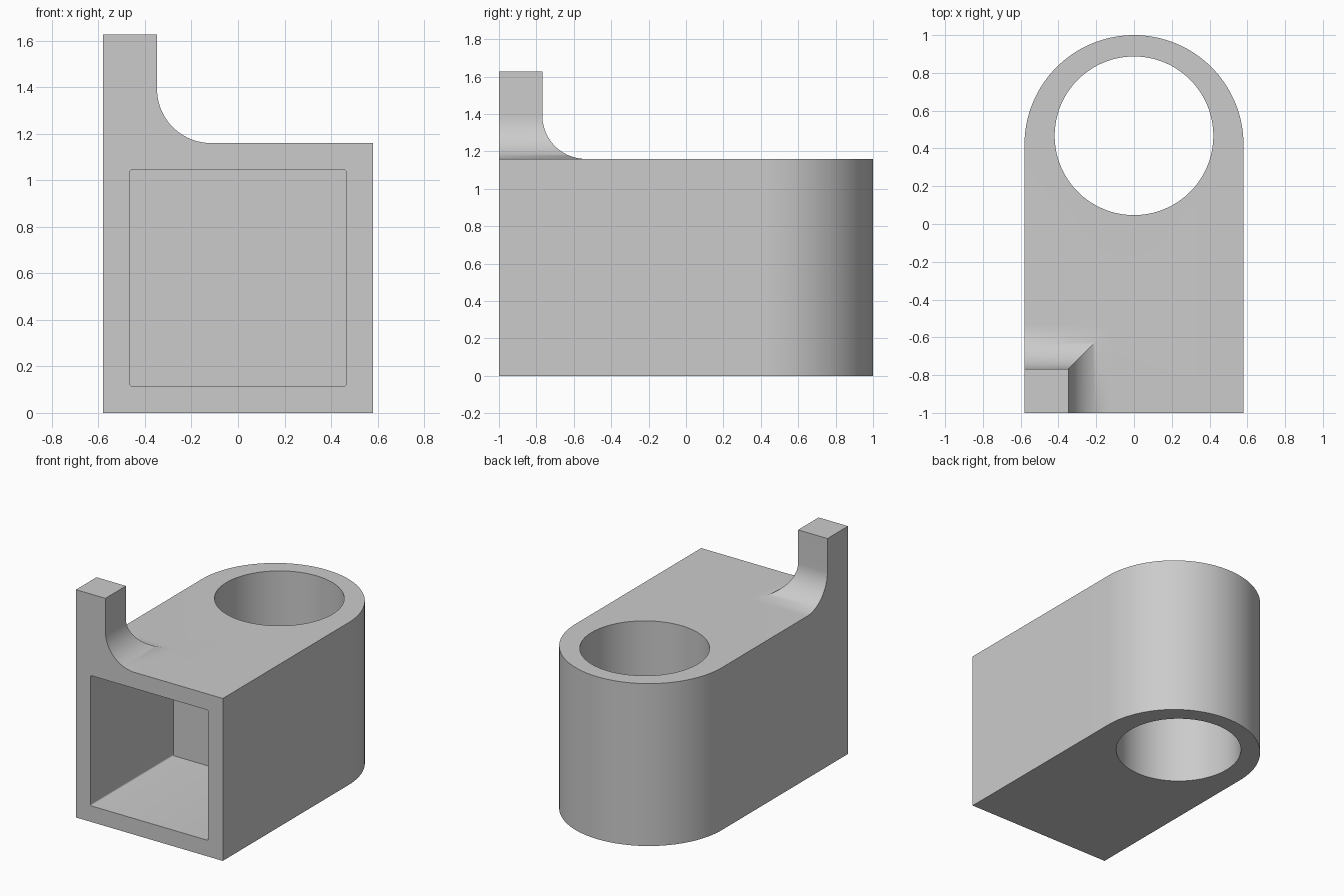
import bpy, bmesh
from math import pi, sin, cos, radians

cube = bpy.data.objects.get("Cube")
if cube:
    bpy.data.objects.remove(cube, do_unlink=True)

HALF = 0.58          # half width of the block
FRONT = -1.0
TOP = 1.16           # deck height
POST = 0.232         # post width and fillet radius
POST_TOP = 1.627
WALL = 0.115

grey = bpy.data.materials.new("plain grey")
grey.use_nodes = True
grey.diffuse_color = (0.6, 0.6, 0.6, 1)
grey.node_tree.nodes["Principled BSDF"].inputs["Base Color"].default_value = (0.6, 0.6, 0.6, 1)


def loft(name, rings):
    """Closed solid through a list of rings with equal point counts."""
    bm = bmesh.new()
    loops = [[bm.verts.new(p) for p in ring] for ring in rings]
    n = len(loops[0])
    for a, b in zip(loops, loops[1:]):
        for i in range(n):
            j = (i + 1) % n
            bm.faces.new((a[i], a[j], b[j], b[i]))
    bm.faces.new(loops[0][::-1])
    bm.faces.new(loops[-1])
    bmesh.ops.recalc_face_normals(bm, faces=bm.faces)
    mesh = bpy.data.meshes.new(name)
    bm.to_mesh(mesh)
    bm.free()
    mesh.materials.append(grey)
    obj = bpy.data.objects.new(name, mesh)
    bpy.context.collection.objects.link(obj)
    return obj


def arc(cx, cy, r, start, end, steps):
    return [(cx + r * cos(start + (end - start) * i / steps),
             cy + r * sin(start + (end - start) * i / steps)) for i in range(steps + 1)]


def combine(target, tool, operation):
    """Apply a boolean and discard the tool object."""
    mod = target.modifiers.new(operation.title(), 'BOOLEAN')
    mod.operation = operation
    mod.solver = 'EXACT'
    mod.object = tool
    bpy.context.view_layer.objects.active = target
    bpy.ops.object.modifier_apply(modifier=mod.name)
    bpy.data.objects.remove(tool, do_unlink=True)


# Block with a half-round back
outline = [(-HALF, FRONT), (HALF, FRONT)] + arc(0, 1 - HALF, HALF, 0, pi, 64)
block = loft("socket_block", [[(x, y, z) for x, y in outline] for z in (0, TOP)])

# Corner post flaring into the deck with a mitred fillet
steps = 24
levels = [(2 * POST, TOP - 0.06)]
for i in range(steps + 1):
    a = pi / 2 * i / steps
    levels.append((POST + POST * (1 - sin(a)), TOP + POST * (1 - cos(a))))
levels.append((POST, POST_TOP))
post = loft("corner_post", [
    [(-HALF, FRONT, z), (-HALF + w, FRONT, z), (-HALF + w, FRONT + w, z), (-HALF, FRONT + w, z)]
    for w, z in levels])
combine(block, post, 'UNION')

# Vertical round hole
circle = arc(0, 0.467, 0.42, 0, 2 * pi, 128)[:-1]
hole = loft("hole_cutter", [[(x, y, z) for x, y in circle] for z in (-0.2, TOP + 0.2)])
combine(block, hole, 'DIFFERENCE')

# Square front pocket with slightly rounded corners
half, r = HALF - WALL, 0.01
section = []
for k, (sx, sz) in enumerate(((1, 1), (-1, 1), (-1, -1), (1, -1))):
    section += arc(sx * (half - r), TOP / 2 + sz * (half - r), r, k * pi / 2, (k + 1) * pi / 2, 4)
pocket = loft("pocket_cutter", [[(x, y, z) for x, z in section] for y in (FRONT - 0.2, -0.065)])
combine(block, pocket, 'DIFFERENCE')

# Smooth curved faces, keep hard edges
bpy.ops.object.select_all(action='DESELECT')
block.select_set(True)
bpy.context.view_layer.objects.active = block
bpy.ops.object.shade_smooth_by_angle(angle=radians(30))
